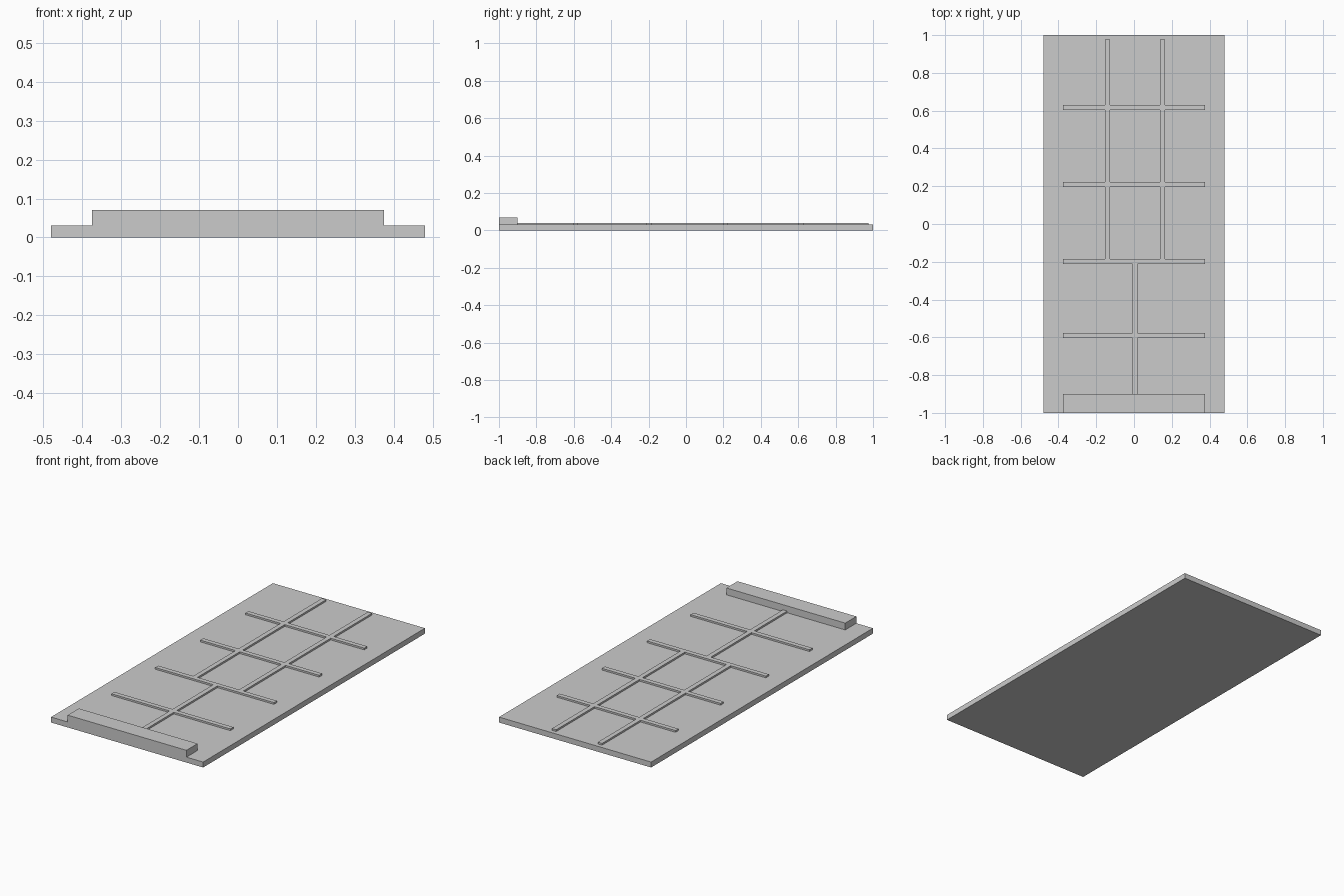
import bpy

cube = bpy.data.objects.get("Cube")
if cube:
    bpy.data.objects.remove(cube, do_unlink=True)

GREY = (0.6, 0.6, 0.6, 1.0)
grey = bpy.data.materials.new("plain_grey")
grey.use_nodes = True
grey.diffuse_color = GREY
grey.node_tree.nodes["Principled BSDF"].inputs["Base Color"].default_value = GREY


def box(name, x, y, z):
    """Box spanning the (min, max) ranges on each axis."""
    bpy.ops.mesh.primitive_cube_add(size=1, location=[sum(r) / 2 for r in (x, y, z)])
    ob = bpy.context.object
    ob.name = ob.data.name = name
    ob.scale = [r[1] - r[0] for r in (x, y, z)]
    bpy.ops.object.transform_apply(location=True, rotation=False, scale=True)
    ob.data.materials.append(grey)
    return ob


BASE_TOP, STRIP_TOP, BAR_TOP = 0.031, 0.041, 0.07
HALF, W = 0.375, 0.0135          # half length of cross strips, half width of all strips
strip_z = (BASE_TOP, STRIP_TOP)

# Flat base and the raised bar along its front edge
box("base_plate", (-0.48, 0.48), (-1, 1), (0, BASE_TOP))
box("front_bar", (-HALF, HALF), (-1, -0.9), (BASE_TOP, BAR_TOP))

# Cross strips, side strips and centre strip
rungs = (0.616, 0.21, -0.198, -0.591)
strips = [box("cross_strip", (-HALF, HALF), (y - W, y + W), strip_z) for y in rungs]
for x in (-0.14, 0.15):
    strips.append(box("long_strip", (x - W, x + W), (rungs[2], 0.976), strip_z))
strips.append(box("centre_strip", (0.005 - W, 0.005 + W), (-0.9, rungs[2]), strip_z))

# Fuse the strips into one raised grid
grid = strips[0]
grid.name = "raised_grid"
others = bpy.data.collections.new("grid_strips")
bpy.context.scene.collection.children.link(others)
for ob in strips[1:]:
    for c in list(ob.users_collection):
        c.objects.unlink(ob)
    others.objects.link(ob)
union = grid.modifiers.new("union", 'BOOLEAN')
union.operation = 'UNION'
union.solver = 'EXACT'
union.operand_type = 'COLLECTION'
union.collection = others
bpy.context.view_layer.objects.active = grid
bpy.ops.object.modifier_apply(modifier=union.name)
for ob in strips[1:]:
    bpy.data.objects.remove(ob, do_unlink=True)
bpy.data.collections.remove(others)
